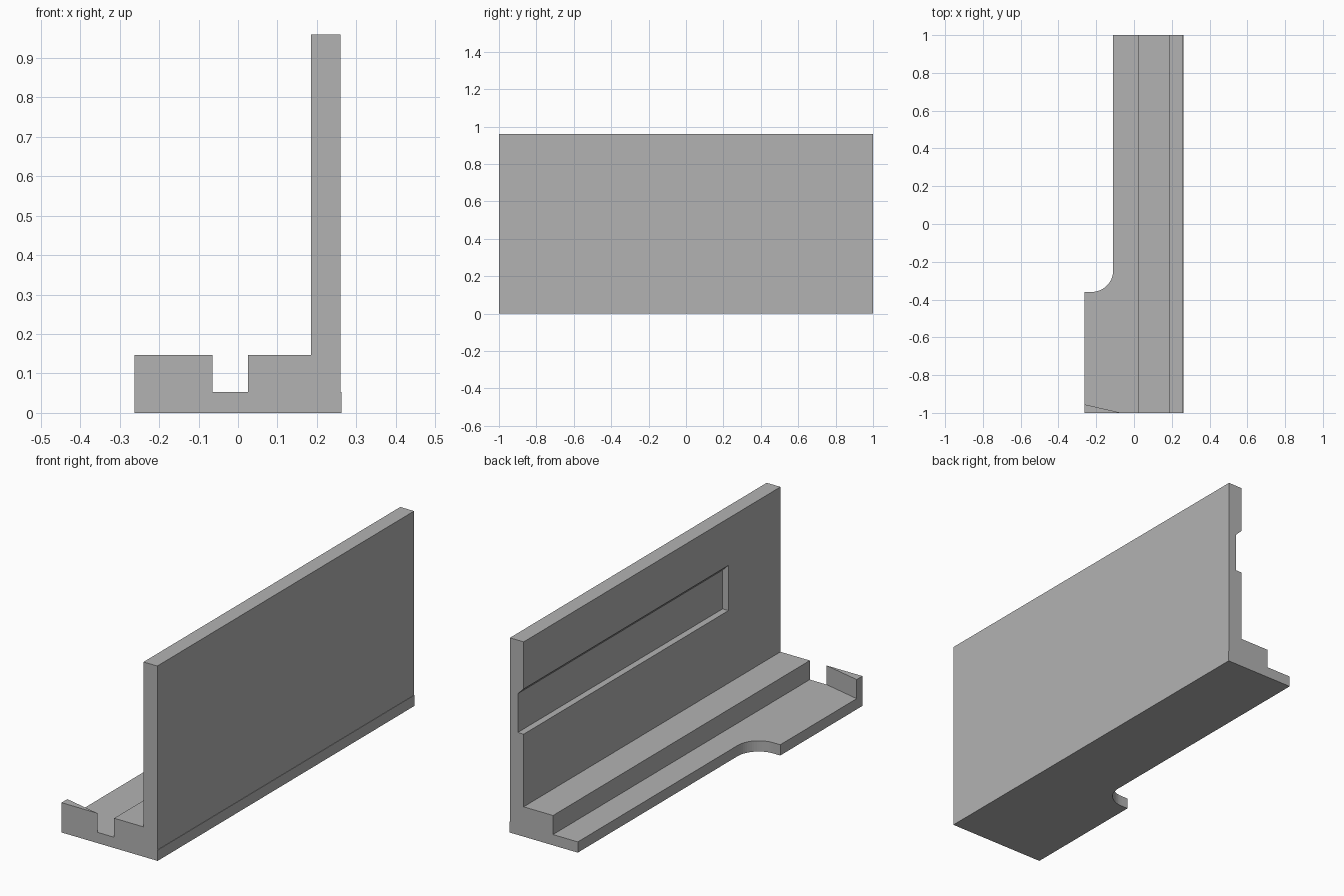
import bpy
import math
from mathutils import Vector

cube = bpy.data.objects.get("Cube")
if cube:
    bpy.data.objects.remove(cube, do_unlink=True)

# One plain grey for the whole bracket
grey = bpy.data.materials.new("plain_grey")
grey.use_nodes = True
COLOUR = (0.45, 0.45, 0.45, 1)
grey.diffuse_color = COLOUR
grey.node_tree.nodes["Principled BSDF"].inputs["Base Color"].default_value = COLOUR


def prism(name, outline, axis, start, end):
    """Extrude a 2D outline along z (x, y points) or along y (x, z points)."""
    n = len(outline)
    verts = []
    for level in (start, end):
        for a, b in outline:
            verts.append(Vector((a, b, level)) if axis == "z" else Vector((a, level, b)))
    faces = [list(range(n))[::-1], list(range(n, 2 * n))]
    faces += [[i, (i + 1) % n, n + (i + 1) % n, n + i] for i in range(n)]
    if axis == "y":
        faces = [f[::-1] for f in faces]
    mesh = bpy.data.meshes.new(name)
    mesh.from_pydata(verts, [], faces)
    mesh.materials.append(grey)
    obj = bpy.data.objects.new(name, mesh)
    bpy.context.collection.objects.link(obj)
    return obj


OUTER, INNER, BACK = -0.262, -0.11, 0.262
FLOOR, RAIL, TOP = 0.053, 0.147, 0.96
WALL = 0.185

# Base plate: wide at the front, narrowing through a rounded inside corner
radius, shelf = 0.115, -0.36
cx, cy = INNER - radius, shelf + radius
arc = [(cx + radius * math.cos(t), cy + radius * math.sin(t))
       for t in (-math.pi / 2 * k / 16 for k in range(17))]
prism("base_plate",
      [(OUTER, -1), (BACK, -1), (BACK, 1), (INNER, 1)] + arc + [(OUTER, shelf)],
      "z", 0, FLOOR)

# Upright wall with the raised rail along its foot
wall = prism("wall_and_rail",
             [(0.025, FLOOR), (0.26, FLOOR), (0.26, TOP), (WALL, TOP),
              (WALL, RAIL), (0.025, RAIL)], "y", -1, 1)

# Slot in the inner wall face, open at the back end, with a sloped upper edge
depth, low, high, extra = 0.032, 0.505, 0.728, 0.02
cutter = prism("slot_cutter",
               [(WALL - extra, low), (WALL + depth, low), (WALL + depth, high - depth),
                (WALL, high), (WALL - extra, high + extra)], "y", -0.595, 1.1)
cutter.hide_render = True
slot = wall.modifiers.new("slot", "BOOLEAN")
slot.operation = "DIFFERENCE"
slot.solver = "EXACT"
slot.object = cutter
bpy.context.view_layer.objects.active = wall
bpy.ops.object.modifier_apply(modifier=slot.name)
bpy.data.objects.remove(cutter, do_unlink=True)

# Tapered lip at the front edge
prism("front_lip", [(OUTER, -1), (-0.065, -1), (OUTER, -0.955)], "z", FLOOR, RAIL)
